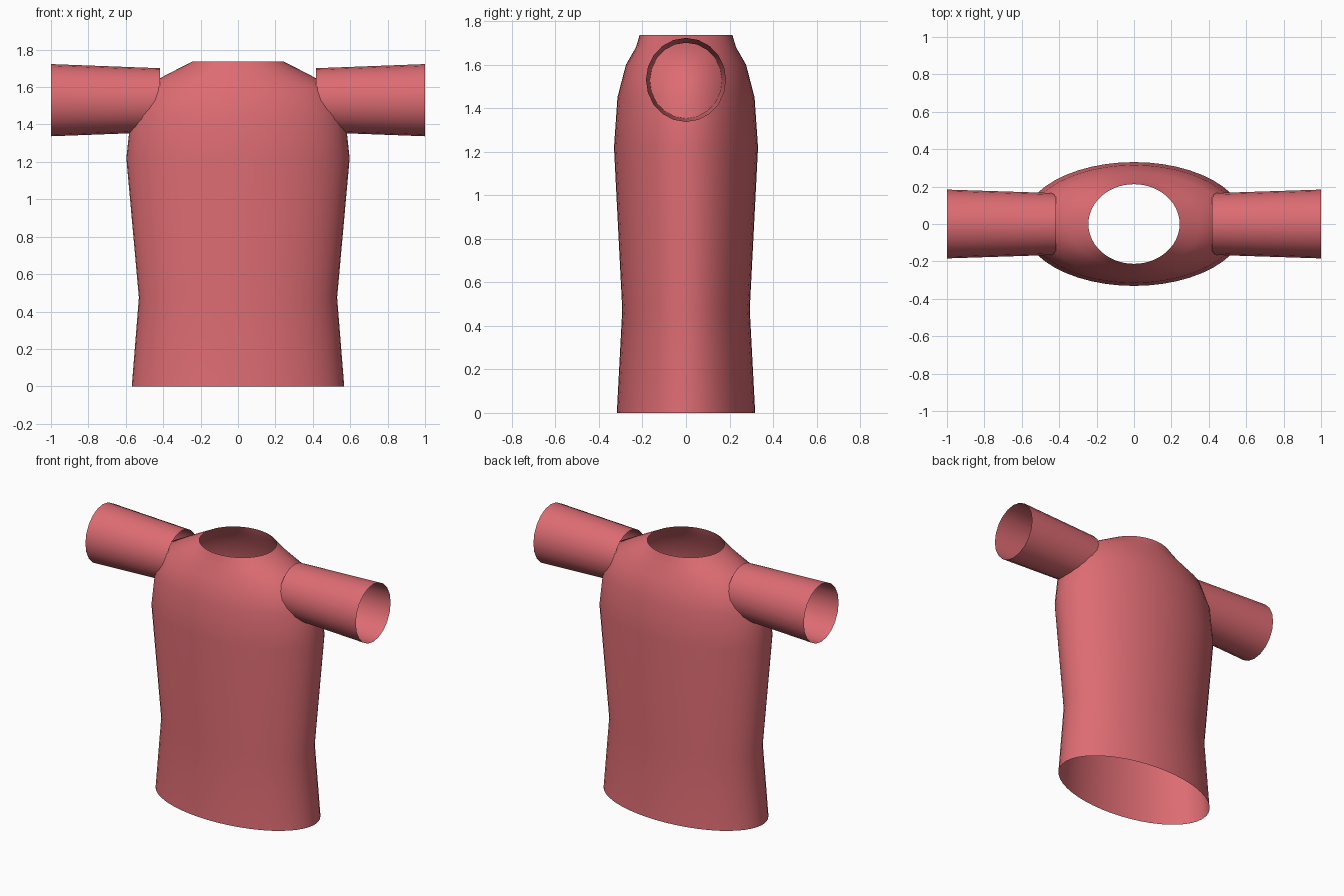
import bpy, bmesh
from math import cos, sin, pi

cube = bpy.data.objects.get("Cube")
if cube:
    bpy.data.objects.remove(cube, do_unlink=True)

# Coral fabric
fabric = bpy.data.materials.new("coral_fabric")
fabric.use_nodes = True
colour = (0.72, 0.15, 0.17, 1)
fabric.diffuse_color = colour
fabric.node_tree.nodes["Principled BSDF"].inputs["Base Color"].default_value = colour


def open_tube(name, rings, sides, place):
    """Loft (position, radius, radius) rings into a smooth tube with open ends."""
    bm = bmesh.new()
    loops = []
    for pos, ra, rb in rings:
        angles = [2 * pi * i / sides for i in range(sides)]
        loops.append([bm.verts.new(place(pos, ra * cos(a), rb * sin(a))) for a in angles])
    for low, high in zip(loops, loops[1:]):
        for i in range(sides):
            j = (i + 1) % sides
            bm.faces.new((low[i], low[j], high[j], high[i])).smooth = True
    bmesh.ops.recalc_face_normals(bm, faces=bm.faces[:])
    # Make sure the normals point away from the tube's axis
    face = bm.faces[0] if bm.faces.ensure_lookup_table() is None else None
    centre = sum((v.co for v in loops[0]), loops[0][0].co * 0) / sides
    if face.normal.dot(face.calc_center_median() - centre) < 0:
        bmesh.ops.reverse_faces(bm, faces=bm.faces[:])
    mesh = bpy.data.meshes.new(name)
    bm.to_mesh(mesh)
    bm.free()
    mesh.materials.append(fabric)
    obj = bpy.data.objects.new(name, mesh)
    bpy.context.collection.objects.link(obj)
    return obj


# Shirt body: height, half width, half depth from hem to neck opening
body = [
    (0, 0.568, 0.318),
    (0.475, 0.53, 0.293),
    (1.22, 0.597, 0.331),
    (1.45, 0.572, 0.315),
    (1.60, 0.507, 0.276),
    (1.68, 0.355, 0.23),
    (1.737, 0.244, 0.213),
]
open_tube("shirt_body", body, 48, lambda p, a, b: (a, b, p))

# Sleeves: distance from the middle, half depth, half height
sleeve = [(0.418, 0.165, 0.171), (1.0, 0.184, 0.193)]
for name, side in (("left_sleeve", 1), ("right_sleeve", -1)):
    open_tube(name, sleeve, 20, lambda p, a, b: (side * p, a, 1.53 + b))
